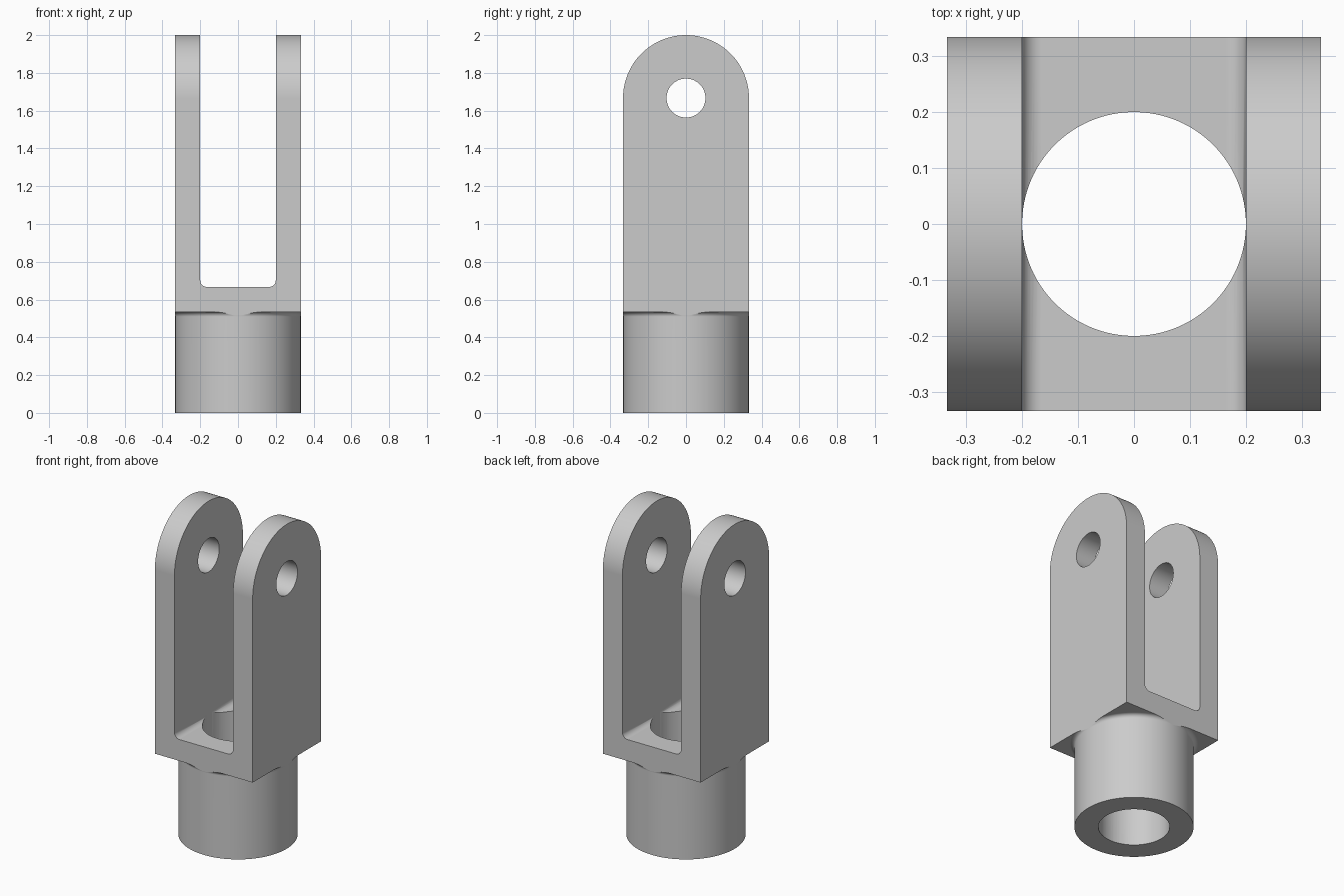
import bpy, bmesh, math
from mathutils import Vector

if "Cube" in bpy.data.objects:
    bpy.data.objects.remove(bpy.data.objects["Cube"])

HALF = 1 / 3            # half width of the fork
PIN_Z = 2 - HALF        # pin axis, also the centre of the rounded ends
COLLAR_TOP = 0.535
COLLAR_R = 0.3328
FLARE = 0.025           # fillet under the fork
SLOT, SLOT_Z, SLOT_FILLET = 0.2, 2 / 3, 0.035

steel = bpy.data.materials.new("grey steel")
steel.use_nodes = True
grey = (0.6, 0.6, 0.6, 1)
steel.diffuse_color = grey
steel.node_tree.nodes["Principled BSDF"].inputs["Base Color"].default_value = grey


def arc(cx, cy, r, start, end, n):
    """Points of an arc, angles in degrees."""
    angles = [math.radians(start + (end - start) * i / n) for i in range(n + 1)]
    return [(cx + r * math.cos(a), cy + r * math.sin(a)) for a in angles]


def finish(name, bm):
    bmesh.ops.recalc_face_normals(bm, faces=bm.faces)
    mesh = bpy.data.meshes.new(name)
    bm.to_mesh(mesh)
    bm.free()
    mesh.materials.append(steel)
    obj = bpy.data.objects.new(name, mesh)
    bpy.context.collection.objects.link(obj)
    return obj


def prism(name, points, place, low, high):
    """Extrude a flat outline; place(u, v, w) gives the 3D position."""
    bm = bmesh.new()
    face = bm.faces.new([bm.verts.new(place(u, v, low)) for u, v in points])
    new = bmesh.ops.extrude_face_region(bm, geom=[face])["geom"]
    shift = Vector(place(0, 0, high)) - Vector(place(0, 0, low))
    bmesh.ops.translate(bm, vec=shift, verts=[g for g in new if isinstance(g, bmesh.types.BMVert)])
    return finish(name, bm)


def lathe(name, profile, steps):
    """Revolve (radius, z) points that start and end on the axis."""
    bm = bmesh.new()
    verts = [bm.verts.new((r, 0, z)) for r, z in profile]
    edges = [bm.edges.new(pair) for pair in zip(verts, verts[1:])]
    bmesh.ops.spin(bm, geom=verts + edges, cent=(0, 0, 0), axis=(0, 0, 1),
                   angle=math.tau, steps=steps)
    bmesh.ops.remove_doubles(bm, verts=bm.verts, dist=1e-5)
    return finish(name, bm)


def along_x(u, v, w):
    return (w, u, v)


def along_y(u, v, w):
    return (u, w, v)


def along_z(u, v, w):
    return (u, v, w)


# Fork: square bar with a rounded upper end
outline = [(-HALF, 0), (HALF, 0)] + arc(0, PIN_Z, HALF, 0, 180, 64)
fork = prism("clevis_fork", outline, along_x, -HALF, HALF)

# Round collar with a fillet flaring into the underside of the bar
flare = arc(COLLAR_R + FLARE, COLLAR_TOP - FLARE, FLARE, 180, 90, 8)
envelope = lathe("collar_envelope",
                 [(0, -0.0), (COLLAR_R, 0)] + flare + [(0.7, COLLAR_TOP), (0.7, 2.2), (0, 2.2)], 96)

# Slot between the arms, with rounded lower corners
inner = SLOT - SLOT_FILLET
floor = SLOT_Z + SLOT_FILLET
slot_outline = (arc(-inner, floor, SLOT_FILLET, 180, 270, 8)
                + arc(inner, floor, SLOT_FILLET, 270, 360, 8) + [(SLOT, 2.3), (-SLOT, 2.3)])
slot = prism("slot_cutter", slot_outline, along_y, -1, 1)

# Bore through the collar and pin hole through both arms
bore = prism("bore_cutter", arc(0, 0, SLOT - 0.0004, 0, 356.25, 95), along_z, -0.5, 0.75)
pin = prism("pin_hole_cutter", arc(0, PIN_Z, 0.103, 0, 354.375, 63), along_x, -1, 1)

for cutter, mode in ((envelope, "INTERSECT"), (slot, "DIFFERENCE"),
                     (bore, "DIFFERENCE"), (pin, "DIFFERENCE")):
    cutter.hide_render = True
    mod = fork.modifiers.new(cutter.name, "BOOLEAN")
    mod.operation, mod.solver, mod.object = mode, "EXACT", cutter

# Bake the cuts and drop the cutters
bpy.context.view_layer.update()
baked = bpy.data.meshes.new_from_object(fork.evaluated_get(bpy.context.evaluated_depsgraph_get()))
fork.modifiers.clear()
fork.data = baked
for cutter in (envelope, slot, bore, pin):
    bpy.data.objects.remove(cutter)

# Smooth round surfaces, crisp edges, flat planes
bpy.ops.object.select_all(action="DESELECT")
fork.select_set(True)
bpy.context.view_layer.objects.active = fork
bpy.ops.object.shade_smooth_by_angle(angle=math.radians(30))
weighted = fork.modifiers.new("flat planes", "WEIGHTED_NORMAL")
weighted.keep_sharp = True
